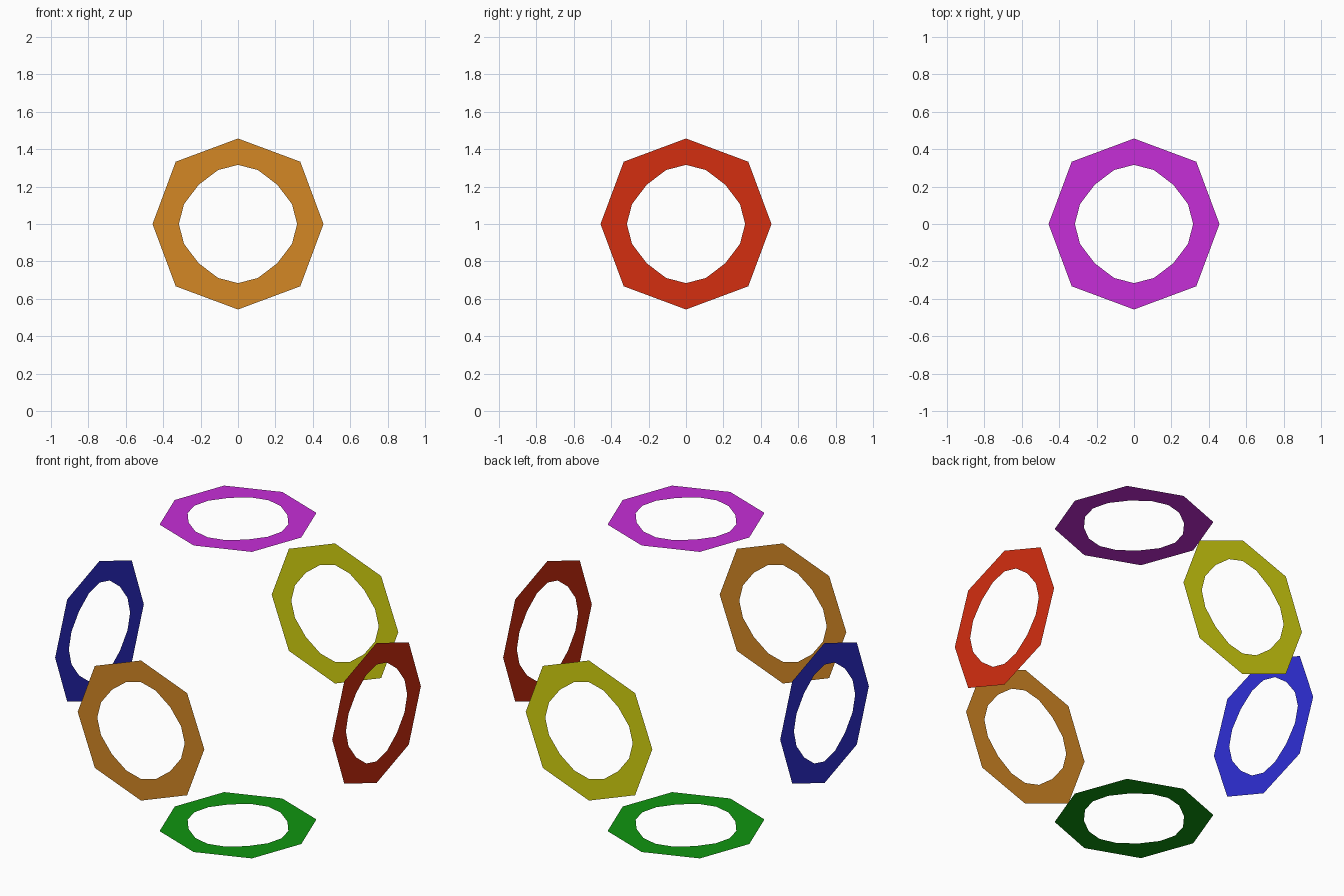
import bpy, bmesh
from mathutils import Vector, Matrix

if "Cube" in bpy.data.objects:
    bpy.data.objects.remove(bpy.data.objects["Cube"])


def lin(c):
    c /= 255
    return c / 12.92 if c <= 0.04045 else ((c + 0.055) / 1.055) ** 2.4


def material(name, rgb):
    m = bpy.data.materials.new(name)
    m.diffuse_color = (*[lin(c) for c in rgb], 1)
    m.use_nodes = True
    m.node_tree.nodes["Principled BSDF"].inputs["Base Color"].default_value = m.diffuse_color
    return m


# Quarter profiles, repeated by 90 degree turns
OUTER = [(0.457, 0), (0.395, 0.1665), (0.333, 0.333), (0.1665, 0.395)]
INNER = [(0.316, 0), (0.289, 0.106), (0.210, 0.210), (0.106, 0.289)]


def full_loop(quarter):
    pts = []
    for _ in range(4):
        pts += quarter
        quarter = [(-y, x) for x, y in quarter]
    return pts


def ring(name, normal, mat):
    """Thin flat octagonal ring on one side of a 2 unit cube."""
    n = Vector(normal)
    u = Vector((0, 1, 0)) if abs(n.x) > 0.5 else Vector((1, 0, 0))
    v = n.cross(u)
    centre = n + Vector((0, 0, 1))
    bm = bmesh.new()
    loops = [[bm.verts.new(centre + u * a + v * b) for a, b in full_loop(q)]
             for q in (OUTER, INNER)]
    out, inn = loops
    count = len(out)
    for i in range(count):
        j = (i + 1) % count
        bm.faces.new((out[i], out[j], inn[j], inn[i])).material_index = 0
    me = bpy.data.meshes.new(name)
    bm.to_mesh(me)
    bm.free()
    me.materials.append(mat)
    bpy.context.collection.objects.link(bpy.data.objects.new(name, me))


# One coloured ring per cube side
for name, normal, colour, rgb in [
    ("front_ring", (0, -1, 0), "orange", (211, 135, 37)),
    ("back_ring", (0, 1, 0), "yellow", (212, 210, 16)),
    ("right_ring", (1, 0, 0), "red", (212, 46, 16)),
    ("left_ring", (-1, 0, 0), "blue", (47, 47, 215)),
    ("top_ring", (0, 0, 1), "purple", (198, 46, 215)),
    ("bottom_ring", (0, 0, -1), "green", (16, 149, 16)),
]:
    ring(name, normal, material(colour, rgb))
